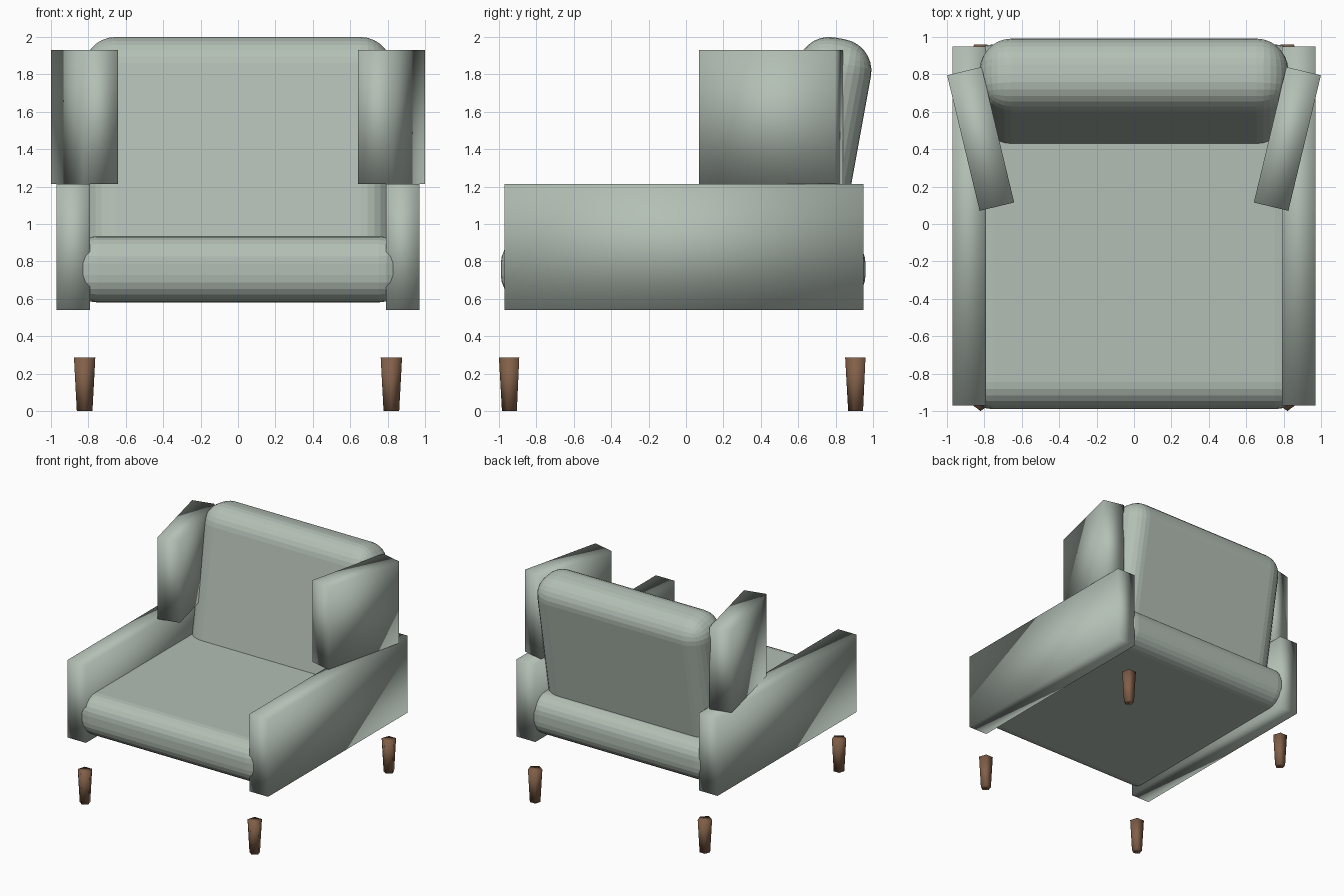
import bpy
import math

if "Cube" in bpy.data.objects:
    bpy.data.objects.remove(bpy.data.objects["Cube"])


def material(name, color):
    m = bpy.data.materials.new(name)
    m.diffuse_color = color
    m.use_nodes = True
    m.node_tree.nodes["Principled BSDF"].inputs["Base Color"].default_value = m.diffuse_color
    return m


fabric = material("sage_fabric", (0.45, 0.52, 0.46, 1))
wood = material("brown_wood", (0.22, 0.115, 0.065, 1))


def box(name, center, size, rot=(0, 0, 0), bevel=0.0, segments=6):
    bpy.ops.mesh.primitive_cube_add(size=1, location=center)
    ob = bpy.context.object
    ob.name = name
    ob.scale = size
    bpy.ops.object.transform_apply(location=False, rotation=False, scale=True)
    ob.rotation_euler = rot
    ob.data.materials.append(fabric)
    if bevel:
        mod = ob.modifiers.new("rounding", 'BEVEL')
        mod.width = bevel
        mod.segments = segments
        bpy.ops.object.shade_flat()
    else:
        bpy.ops.object.shade_smooth()
    return ob


# Seat cushion, running into the arms on both sides
box("seat", (0, -0.015, 0.758), (1.80, 1.95, 0.354), bevel=0.145)

# Leaning backrest, sunk into the seat
box("backrest", (0, 0.709, 1.36), (1.65, 0.397, 1.285),
    rot=(-math.radians(10.3), 0, 0), bevel=0.17, segments=7)

for side, s in (("left", -1), ("right", 1)):
    # Arm slab
    box(side + "_arm", (s * 0.88, -0.01, 0.8775), (0.18, 1.92, 0.675))
    # Angled head wing
    box(side + "_wing", (s * 0.82, 0.455, 1.5725), (0.19, 0.745, 0.715),
        rot=(0, 0, -s * math.radians(13.5)))
    # Five-sided tapered legs
    for end, y in (("front", -0.94), ("back", 0.911)):
        bpy.ops.mesh.primitive_cone_add(
            vertices=5, radius1=0.044, radius2=0.06, depth=0.285,
            location=(s * 0.82, y, 0.1425), rotation=(0, 0, math.pi))
        leg = bpy.context.object
        leg.name = f"{side}_{end}_leg"
        leg.data.materials.append(wood)
        bpy.ops.object.shade_smooth()
